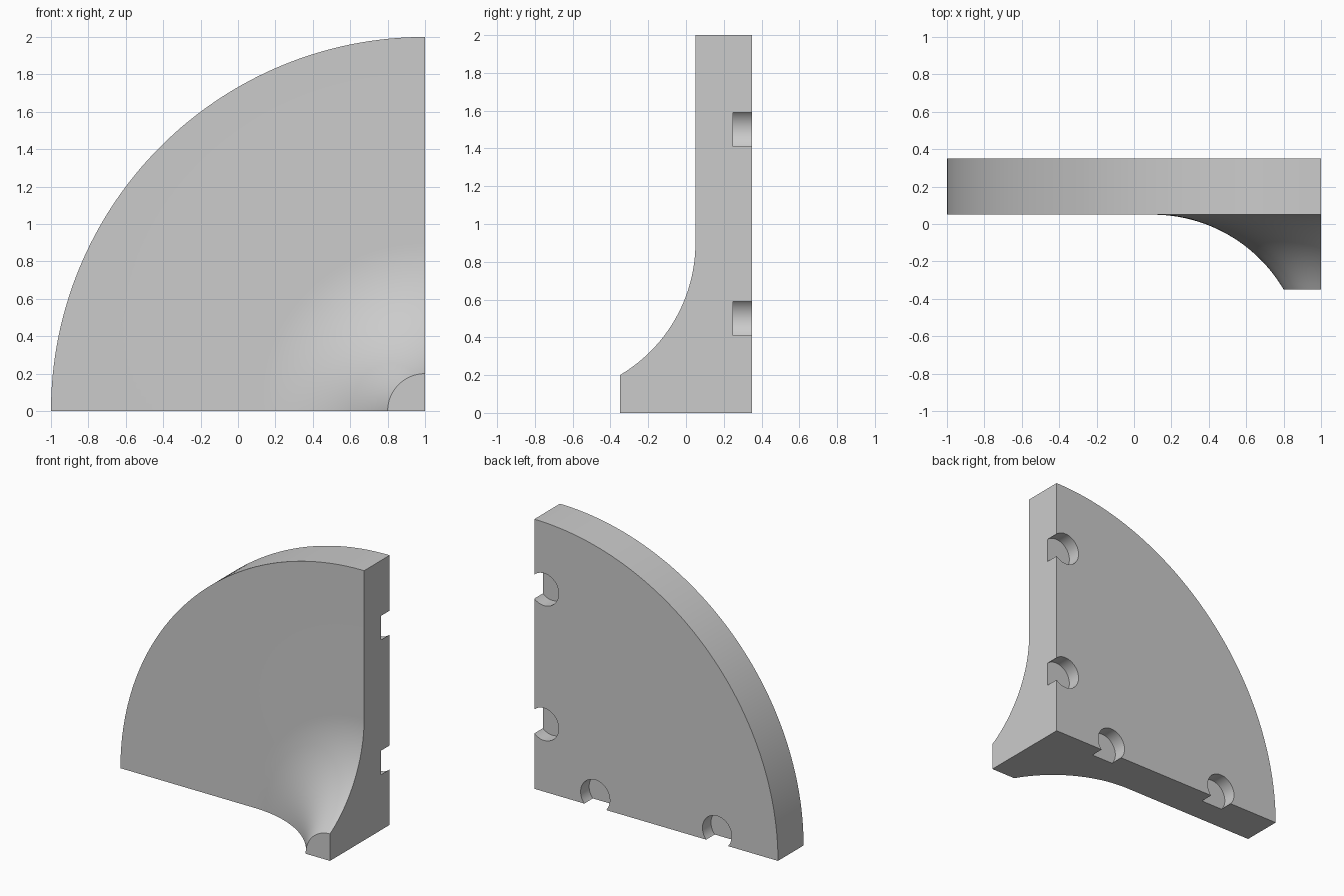
import bpy, bmesh
from math import sin, cos, pi, asin, radians
from mathutils import Matrix

if "Cube" in bpy.data.objects:
    bpy.data.objects.remove(bpy.data.objects["Cube"])

SEG = 64          # steps around the quarter turn
BACK, FACE, TIP = 0.35, 0.05, -0.35
HUB_R, FILLET_START, OUTER_R = 0.2, 0.9, 2.0

# profile (radius, y): flat back, rim, then a concave arc sweeping into the hub
dr, dy = FILLET_START - HUB_R, FACE - TIP
R = (dr * dr + dy * dy) / (2 * dy)
sweep = asin(dr / R)
profile = [(OUTER_R, BACK), (OUTER_R, FACE)]
for i in range(25):
    a = sweep * i / 24
    profile.append((FILLET_START - R * sin(a), FACE - R * (1 - cos(a))))

# quarter disc revolved about the y-parallel line through x = 1, z = 0
bm = bmesh.new()
back_axis = bm.verts.new((1, BACK, 0))
tip_axis = bm.verts.new((1, TIP, 0))
rings = []
for s in range(SEG + 1):
    t = pi / 2 * s / SEG
    rings.append([bm.verts.new((1 - r * cos(t), y, r * sin(t))) for r, y in profile])
for a, b in zip(rings, rings[1:]):
    for j in range(len(profile) - 1):
        bm.faces.new((a[j], a[j + 1], b[j + 1], b[j]))
# flat back, hub tip and the two cut sides
bm.faces.new([back_axis] + [r[0] for r in rings])
bm.faces.new([tip_axis] + [r[-1] for r in rings])
for ring in (rings[0], rings[-1]):
    bm.faces.new([back_axis] + ring + [tip_axis])
bmesh.ops.recalc_face_normals(bm, faces=bm.faces)
mesh = bpy.data.meshes.new("quarter_disc")
bm.to_mesh(mesh)
bm.free()
disc = bpy.data.objects.new("quarter_disc", mesh)
bpy.context.collection.objects.link(disc)

# round pockets in the back that break through the straight edges
bm = bmesh.new()
for x, z in ((0.92, 0.5), (0.92, 1.5), (0.5, 0.08), (-0.5, 0.08)):
    bmesh.ops.create_cone(bm, cap_ends=True, segments=48, radius1=0.12, radius2=0.12,
                          depth=0.2,
                          matrix=Matrix.Translation((x, BACK, z)) @ Matrix.Rotation(pi / 2, 4, 'X'))
mesh = bpy.data.meshes.new("pocket_cutter")
bm.to_mesh(mesh)
bm.free()
cutter = bpy.data.objects.new("pocket_cutter", mesh)
bpy.context.collection.objects.link(cutter)
cutter.hide_render = True

mod = disc.modifiers.new("pockets", 'BOOLEAN')
mod.operation = 'DIFFERENCE'
mod.solver = 'EXACT'
mod.object = cutter
bpy.context.view_layer.objects.active = disc
disc.select_set(True)
bpy.ops.object.modifier_apply(modifier=mod.name)
bpy.data.objects.remove(cutter)
bpy.ops.object.shade_smooth_by_angle(angle=radians(30))
